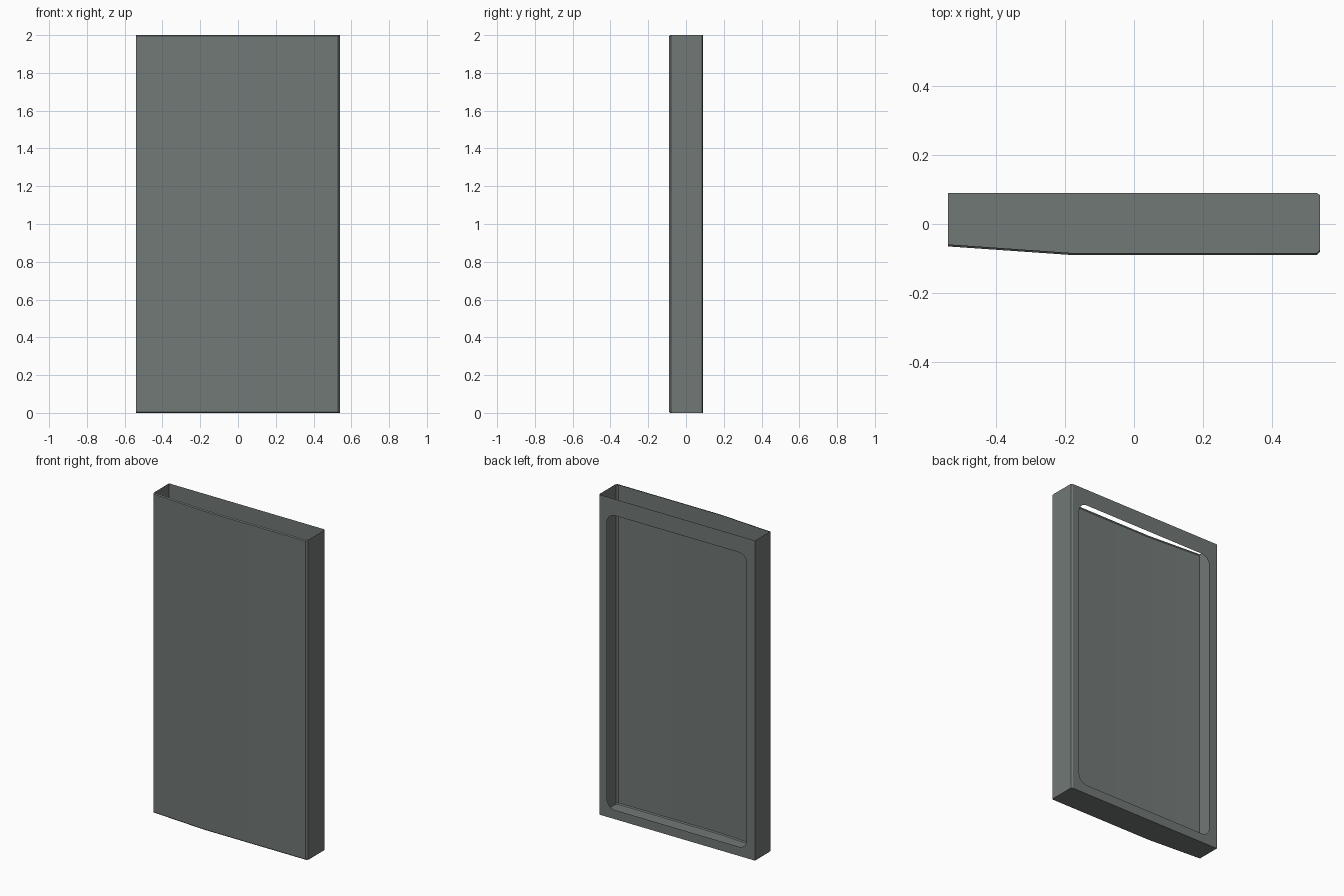
import bpy, bmesh, math

cube = bpy.data.objects.get("Cube")
if cube:
    bpy.data.objects.remove(cube, do_unlink=True)

W, D, H = 0.54, 0.09, 2.0      # half width, half depth, height
CH = 0.006                     # small chamfer on the front edges

mat = bpy.data.materials.new("slate_grey")
mat.use_nodes = True
colour = (0.165, 0.19, 0.182, 1)
mat.diffuse_color = colour
mat.node_tree.nodes["Principled BSDF"].inputs["Base Color"].default_value = colour


def finish(name, bm):
    bmesh.ops.recalc_face_normals(bm, faces=bm.faces)
    mesh = bpy.data.meshes.new(name)
    bm.to_mesh(mesh)
    bm.free()
    obj = bpy.data.objects.new(name, mesh)
    bpy.context.collection.objects.link(obj)
    mesh.materials.append(mat)
    bpy.ops.object.select_all(action='DESELECT')
    obj.select_set(True)
    bpy.context.view_layer.objects.active = obj
    bpy.ops.object.shade_smooth_by_angle(angle=math.radians(30))
    return obj


# Plan outline, running from the back right corner round the front to the back left
plan = [(-W, D), (-W, -0.065), (-0.18, -D), (W - 0.01, -D),
        (W, -D + 0.01), (W, D - 0.006), (W - 0.01, D)]

# Thin tray: side walls, front wall and floor, open at the top
bm = bmesh.new()
rings = []
for z, inset in ((0, CH), (CH, 0), (H - CH, 0), (H, CH)):
    rings.append([bm.verts.new((x, y + (inset if y < 0 else 0), z)) for x, y in plan])
for low, high in zip(rings, rings[1:]):
    for i in range(len(plan) - 1):
        bm.faces.new((low[i], low[i + 1], high[i + 1], high[i]))
bm.faces.new(rings[0])
finish("sleeve_shell", bm)

# Back frame around a window with rounded corners
bm = bmesh.new()
x1, z0, z1, r = W - 0.057, 0.057, H - 0.103, 0.055
corners = ((x1, z1), (-x1, z1), (-x1, z0), (x1, z0))
window = []
for k, (cx, cz) in enumerate(corners):
    px = cx - math.copysign(r, cx)
    pz = cz - r if cz > 1 else cz + r
    for s in range(9):
        a = math.pi / 2 * (k + s / 8)
        window.append((px + r * math.cos(a), pz + r * math.sin(a)))
border = [(W - 0.01, H), (-W, H), (-W, 0), (W - 0.01, 0)]
for loop in (border, window):
    vs = [bm.verts.new((x, D, z)) for x, z in loop]
    for a, b in zip(vs, vs[1:] + vs[:1]):
        bm.edges.new((a, b))
bmesh.ops.triangle_fill(bm, edges=bm.edges, use_beauty=True, normal=(0, 1, 0))
bmesh.ops.dissolve_limit(bm, angle_limit=0.01, verts=[], edges=bm.edges)
finish("back_frame", bm)
